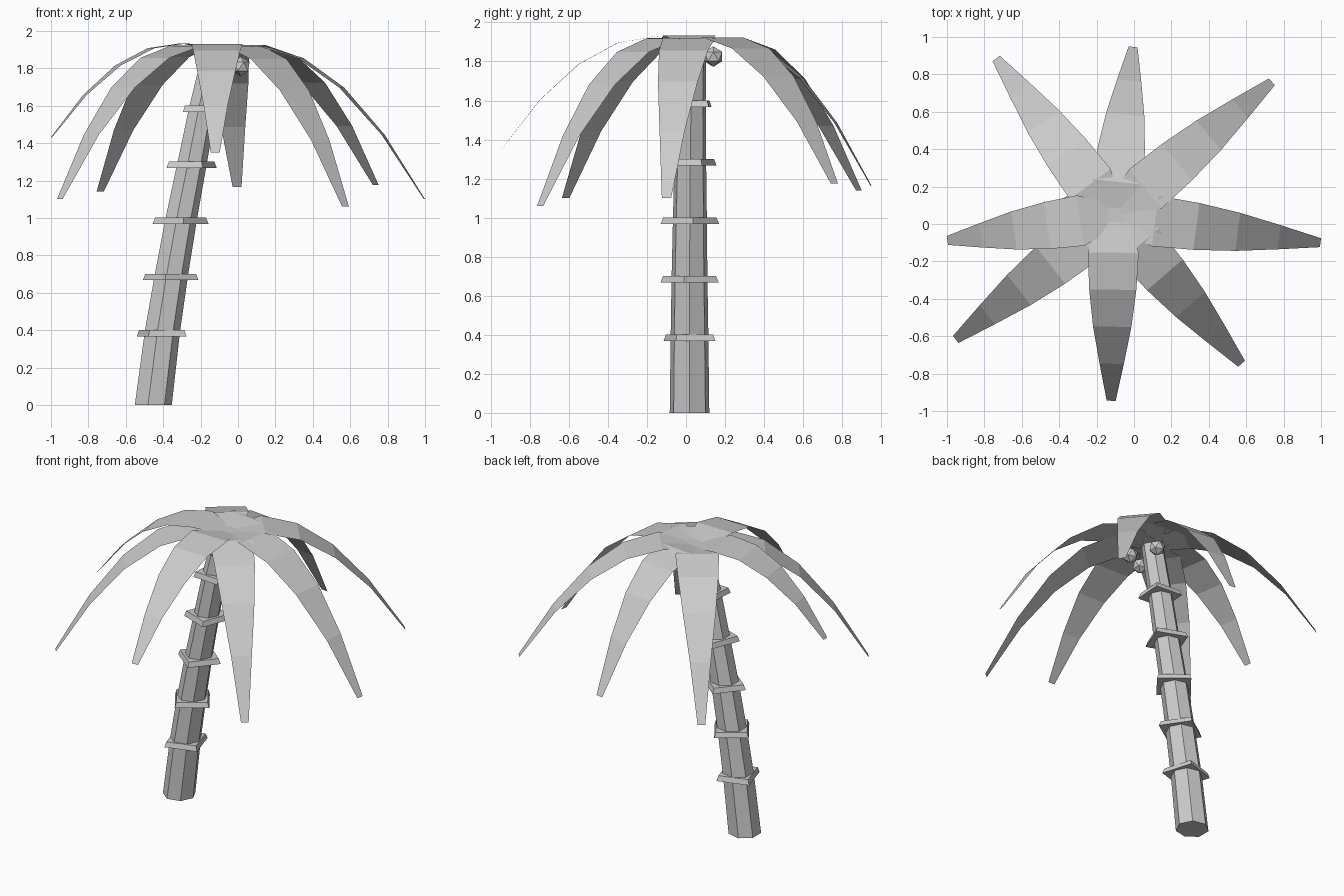
import bpy, bmesh, math
from mathutils import Vector

if "Cube" in bpy.data.objects:
    bpy.data.objects.remove(bpy.data.objects["Cube"])


def make_object(name, bm):
    mesh = bpy.data.meshes.new(name)
    bm.to_mesh(mesh)
    bm.free()
    obj = bpy.data.objects.new(name, mesh)
    bpy.context.collection.objects.link(obj)
    return obj


def loft(name, sections, sides, angle=0.0):
    """Closed tube through horizontal polygons given as (x, y, z, radius)."""
    bm = bmesh.new()
    rings = []
    for x, y, z, r in sections:
        rings.append([bm.verts.new((x + r * math.cos(angle + math.tau * i / sides),
                                    y + r * math.sin(angle + math.tau * i / sides), z))
                      for i in range(sides)])
    for a, b in zip(rings, rings[1:]):
        for i in range(sides):
            j = (i + 1) % sides
            bm.faces.new((a[i], a[j], b[j], b[i]))
    bm.faces.new(rings[0][::-1])
    bm.faces.new(rings[-1])
    return make_object(name, bm)


# Leaning seven-sided trunk
trunk = [(-0.458, 0.018, 0.0, 0.104), (-0.408, 0.018, 0.4, 0.099),
         (-0.36, 0.018, 0.7, 0.094), (-0.307, 0.02, 1.0, 0.089),
         (-0.248, 0.022, 1.3, 0.083), (-0.19, 0.026, 1.6, 0.077),
         (-0.122, 0.035, 1.9, 0.071)]
loft("trunk", trunk, 7)

# Square bark collars, each turned a little further than the one below
collars = [(0.151, -28), (0.152, -11), (0.151, 6), (0.147, 24), (0.138, 41)]
for i, ((x, y, z, _), (r, turn)) in enumerate(zip(trunk[1:], collars)):
    loft(f"bark_collar_{i + 1}",
         [(x, y, z - 0.033, r), (x, y, z + 0.001, r - 0.014)], 4, math.radians(turn))

# Drooping fronds: flat tapered strips from the crown to each tip
CROWN = Vector((-0.108, 0.045, 1.893))
WIDTHS = [0.13, 0.272, 0.252, 0.205, 0.13, 0.048]


def frond(name, tip):
    out = Vector(tip) - CROWN
    flat = Vector((out.x, out.y, 0))
    side = Vector((-flat.y, flat.x, 0)).normalized()
    rise = 0.37
    bm = bmesh.new()
    rows = []
    for i, w in enumerate(WIDTHS):
        t = i / (len(WIDTHS) - 1)
        p = CROWN + flat * t
        p.z += rise * t + (out.z - rise) * t * t
        rows.append((bm.verts.new(p - side * w / 2), bm.verts.new(p + side * w / 2)))
    for a, b in zip(rows, rows[1:]):
        bm.faces.new((a[0], b[0], b[1], a[1]))
    return make_object(name, bm)


tips = [(0.997, -0.1, 1.1), (0.737, 0.76, 1.175), (-0.005, 0.947, 1.165),
        (-0.737, 0.885, 1.14), (-0.998, -0.088, 1.43), (-0.953, -0.617, 1.1),
        (-0.122, -0.945, 1.35), (0.575, -0.747, 1.06)]
for i, tip in enumerate(tips):
    frond(f"frond_{i + 1}", tip)

# Faceted coconuts under the crown
for i, pos in enumerate([(0.015, -0.02, 1.81), (-0.07, 0.14, 1.825), (-0.12, -0.08, 1.81)]):
    bm = bmesh.new()
    bmesh.ops.create_icosphere(bm, subdivisions=1, radius=0.053)
    make_object(f"coconut_{i + 1}", bm).location = pos
